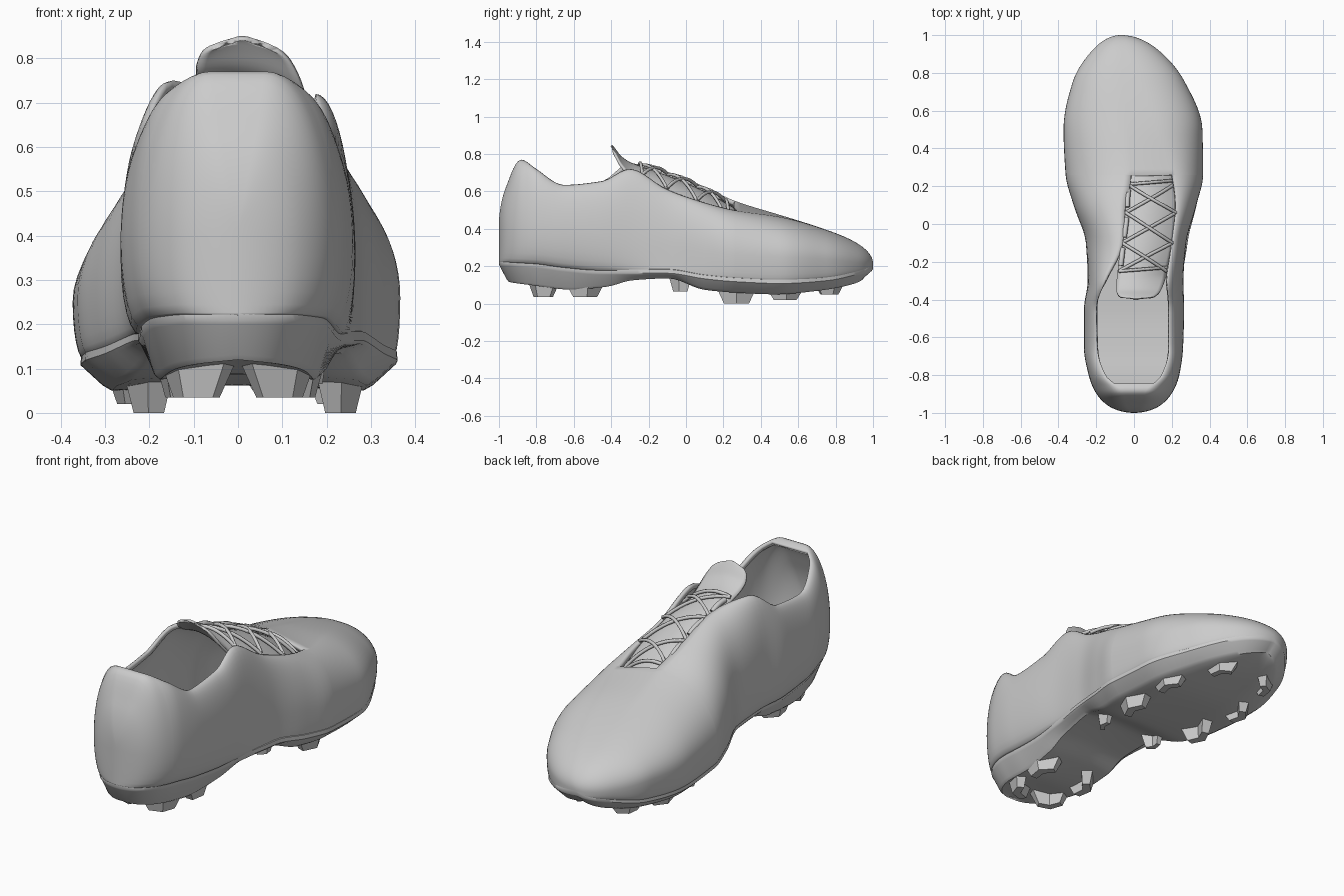
import bpy, bmesh, math
from mathutils import Vector

cube = bpy.data.objects.get("Cube")
if cube:
    bpy.data.objects.remove(cube)

grey = bpy.data.materials.new("light_grey")
grey.use_nodes = True
grey.diffuse_color = (0.6, 0.6, 0.6, 1)
grey.node_tree.nodes["Principled BSDF"].inputs["Base Color"].default_value = grey.diffuse_color


def smooth_curve(xs, ys):
    """Monotone cubic interpolation through the key values."""
    d = [(ys[i + 1] - ys[i]) / (xs[i + 1] - xs[i]) for i in range(len(xs) - 1)]
    inner = [2 * a * b / (a + b) if a * b > 0 else 0 for a, b in zip(d, d[1:])]
    m = [d[0]] + inner + [d[-1]]

    def value(x):
        i = 0
        while i < len(d) - 1 and x > xs[i + 1]:
            i += 1
        h = xs[i + 1] - xs[i]
        t = min(max((x - xs[i]) / h, 0), 1)
        s = 1 - t
        return (ys[i] * (1 + 2 * t) * s * s + m[i] * h * t * s * s
                + ys[i + 1] * (3 - 2 * t) * t * t - m[i + 1] * h * s * t * t)
    return value


def angle(y):
    return math.acos(-max(-1, min(1, y)))


# Key stations from heel to toe, and the shoe's guide lines along them
KEYS = [-1, -.96, -.88, -.8, -.65, -.45, -.3, -.1, .1, .26, .5, .75, .92, 1]
OPEN_START, OPEN_END = -.845, .26


def guide(*values):
    f = smooth_curve([angle(y) for y in KEYS], values)
    return lambda y: f(angle(y))


belly_x = {
    -1: guide(0, -.14, -.21, -.24, -.265, -.265, -.245, -.255, -.32, -.362, -.373, -.325, -.22, -.07),
    1: guide(0, .14, .21, .24, .26, .265, .262, .277, .33, .366, .362, .27, .13, -.07)}
edge_x = {
    -1: guide(0, -.04, -.065, -.15, -.195, -.2, -.15, -.06, -.045, -.015, -.03, -.06, -.07, -.07),
    1: guide(0, .04, .065, .145, .185, .185, .175, .2, .22, .2, .12, .03, -.04, -.07)}
edge_z = {
    -1: guide(.42, .63, .77, .72, .635, .655, .75, .705, .625, .55, .475, .395, .32, .215),
    1: guide(.42, .63, .77, .72, .635, .655, .72, .61, .54, .5, .465, .395, .32, .215)}
belly_z = guide(.4, .4, .4, .4, .38, .35, .32, .3, .28, .26, .25, .24, .22, .21)
welt_z = guide(.22, .22, .215, .21, .19, .175, .175, .175, .145, .13, .12, .135, .17, .2)
sole_z = guide(.12, .11, .1, .09, .075, .09, .125, .135, .075, .06, .05, .07, .1, .14)
# Welt width as a share of the belly width
welt_share = {
    -1: guide(.8, .8, .8, .8, .81, .83, .86, .89, .92, .93, .93, .93, .93, 1),
    1: guide(.8, .8, .8, .8, .81, .86, .94, 1, .98, .96, .95, .93, .93, 1)}


def welt_x(side, y):
    return belly_x[side](y) * welt_share[side](y)


def finish(name, mesh, thickness=0, sharp=40):
    obj = bpy.data.objects.new(name, mesh)
    bpy.context.collection.objects.link(obj)
    mesh.materials.append(grey)
    if thickness:
        mod = obj.modifiers.new("thickness", 'SOLIDIFY')
        mod.thickness = thickness
        mod.offset = -1
    if sharp:
        bpy.ops.object.select_all(action='DESELECT')
        obj.select_set(True)
        bpy.context.view_layer.objects.active = obj
        bpy.ops.object.shade_smooth_by_angle(angle=math.radians(sharp))


def loft(name, rows, gap=None, flip=False, **options):
    """Skin rows of points; the strip at index gap is left open along the foot opening."""
    bm = bmesh.new()
    grid = [[bm.verts.new(p) for p in row] for row in rows]
    for a, b in zip(grid, grid[1:]):
        is_open = OPEN_START < (a[0].co.y + b[0].co.y) / 2 < OPEN_END
        for i in range(len(a) - 1):
            if i != gap or not is_open:
                quad = (a[i], a[i + 1], b[i + 1], b[i])
                bm.faces.new(quad[::-1] if flip else quad)
    bmesh.ops.remove_doubles(bm, verts=bm.verts, dist=0.0005)
    bmesh.ops.dissolve_degenerate(bm, edges=bm.edges, dist=0.0001)
    mesh = bpy.data.meshes.new(name)
    bm.to_mesh(mesh)
    bm.free()
    finish(name, mesh, **options)


COUNT = 96
stations = sorted([-math.cos(math.pi * i / COUNT) for i in range(COUNT + 1)]
                  + [OPEN_START, OPEN_END])


# Upper: each half rises from the welt over the belly to the collar or ridge
def upper_half(side, y):
    bx, bz = belly_x[side](y), belly_z(y)
    ex, ez = edge_x[side](y), edge_z[side](y)
    wx, wz = welt_x(side, y), welt_z(y)
    low = [(wx + (bx - wx) * math.sin(t), y, bz - (bz - wz) * math.cos(t))
           for t in [math.pi / 2 * i / 6 for i in range(6)]]
    high = [(ex + (bx - ex) * max(0, math.cos(t)), y, bz + (ez - bz) * math.sin(t))
            for t in [math.pi / 2 * i / 14 for i in range(15)]]
    return low + high


rows = [upper_half(-1, y) + upper_half(1, y)[::-1] for y in stations]
loft("upper", rows, gap=len(rows[0]) // 2 - 1, thickness=0.025, sharp=50)


# Sole plate with a raised welt lip
def sole_row(y):
    left, right = welt_x(-1, y), welt_x(1, y)
    mid, half = (left + right) / 2, (right - left) / 2
    wz, bz = welt_z(y), sole_z(y)
    side = [(.95, 1, wz + .014), (1.02, 1, wz + .008), (1.025, 1, wz - .012),
            (1, .995, wz - .02), (.88, .96, bz + .012), (.82, .95, bz)]
    arch = [(.4, .95, bz + .008), (0, .95, bz + .012)]
    half_row = side + arch
    return ([(mid - half * f, y * g, z) for f, g, z in half_row]
            + [(mid + half * f, y * g, z) for f, g, z in half_row[-2::-1]])


loft("sole_plate", [sole_row(y) for y in stations], flip=True)

# Insole inside the upper
loft("insole", [[(welt_x(s, y) * .93, y, welt_z(y) + .025) for s in (-1, 1)]
                for y in [s * .97 for s in stations]])

# Tongue, arched across and flaring up at its rounded tip
TONGUE = [-.395, -.39, -.375, -.345, -.28, -.1, .1, .27]
tongue_z = smooth_curve(TONGUE, [.85, .845, .825, .785, .74, .675, .59, .495])
tongue_w = smooth_curve(TONGUE, [.04, .07, .1, .12, .13, .14, .14, .12])
tongue_x = smooth_curve(TONGUE, [.01, .012, .017, .025, .04, .07, .09, .09])


def tongue_point(u, y, lift=0.0):
    settle = min(1, (y + .395) / .12)
    return Vector((tongue_x(y) + tongue_w(y) * u, y,
                   tongue_z(y) - .04 * settle * u - (.015 + .025 * settle) * u * u + lift))


tongue_rows = [-.395 + .665 * (j / 50) ** 1.6 for j in range(51)]
loft("tongue", [[tongue_point(-1 + i / 6, y) for i in range(13)] for y in tongue_rows],
     thickness=0.012)


# Laces: tubes that follow the tongue
def lace(name, start, end, lift=0.012, radius=0.009):
    curve = bpy.data.curves.new(name, 'CURVE')
    curve.dimensions = '3D'
    curve.bevel_depth = radius
    curve.bevel_resolution = 1
    curve.use_fill_caps = True
    spline = curve.splines.new('POLY')
    spline.points.add(12)
    for i, p in enumerate(spline.points):
        t = i / 12
        u = start[0] + (end[0] - start[0]) * t
        y = start[1] + (end[1] - start[1]) * t
        p.co = (*tongue_point(u, y, lift + .008 * math.sin(math.pi * t)), 1)
    obj = bpy.data.objects.new(name, curve)
    bpy.context.collection.objects.link(obj)
    curve.materials.append(grey)


eyelets = [-.25, -.1, .06, .21]
for i, (a, b) in enumerate(zip(eyelets, eyelets[1:])):
    lace(f"lace_rising_{i}", (-.95, a), (.95, b))
    lace(f"lace_falling_{i}", (-.95, b), (.95, a), lift=.018)
    lace(f"eyelet_loop_{i}", (-.9, a + .03), (-.9, b - .03), lift=.016, radius=.014)
for end in (eyelets[0], eyelets[-1]):
    lace("lace_bar", (-.95, end), (.95, end + .02))


# Studs: tapered chevrons with the point facing outward
def stud(name, x, y, bottom, turn, size):
    outline = [(.32, 0), (.02, .6), (-.3, .5), (-.08, 0), (-.3, -.5), (.02, -.6)]
    top = sole_z(y) + .03
    bm = bmesh.new()
    rings = []
    for z, scale in ((bottom, .74), (top, 1.2)):
        ring = []
        for u, v in outline:
            u, v = u * size * scale, v * size * scale
            ring.append(bm.verts.new((x + u * math.cos(turn) - v * math.sin(turn),
                                      y + u * math.sin(turn) + v * math.cos(turn), z)))
        rings.append(ring)
    for i in range(6):
        k = (i + 1) % 6
        bm.faces.new((rings[0][i], rings[0][k], rings[1][k], rings[1][i]))
    bm.faces.new(rings[0][::-1])
    bm.faces.new(rings[1])
    bmesh.ops.recalc_face_normals(bm, faces=bm.faces)
    mesh = bpy.data.meshes.new(name)
    bm.to_mesh(mesh)
    bm.free()
    finish(name, mesh, sharp=0)


# (y, right x, left x, bottom height, turn from sideways, size)
STUDS = [(-.77, -.1, .1, .035, -.8, .14), (-.54, -.13, .14, .035, .3, .15),
         (-.03, -.15, .17, .065, -.3, .09), (.27, -.2, .23, 0, 0, .15),
         (.53, -.24, .22, .02, .2, .14), (.77, -.2, .08, .05, .6, .12)]
for i, (y, right, left, bottom, turn, size) in enumerate(STUDS):
    stud(f"stud_left_{i}", left, y, bottom, turn, size)
    stud(f"stud_right_{i}", right, y, bottom, math.pi - turn, size)
